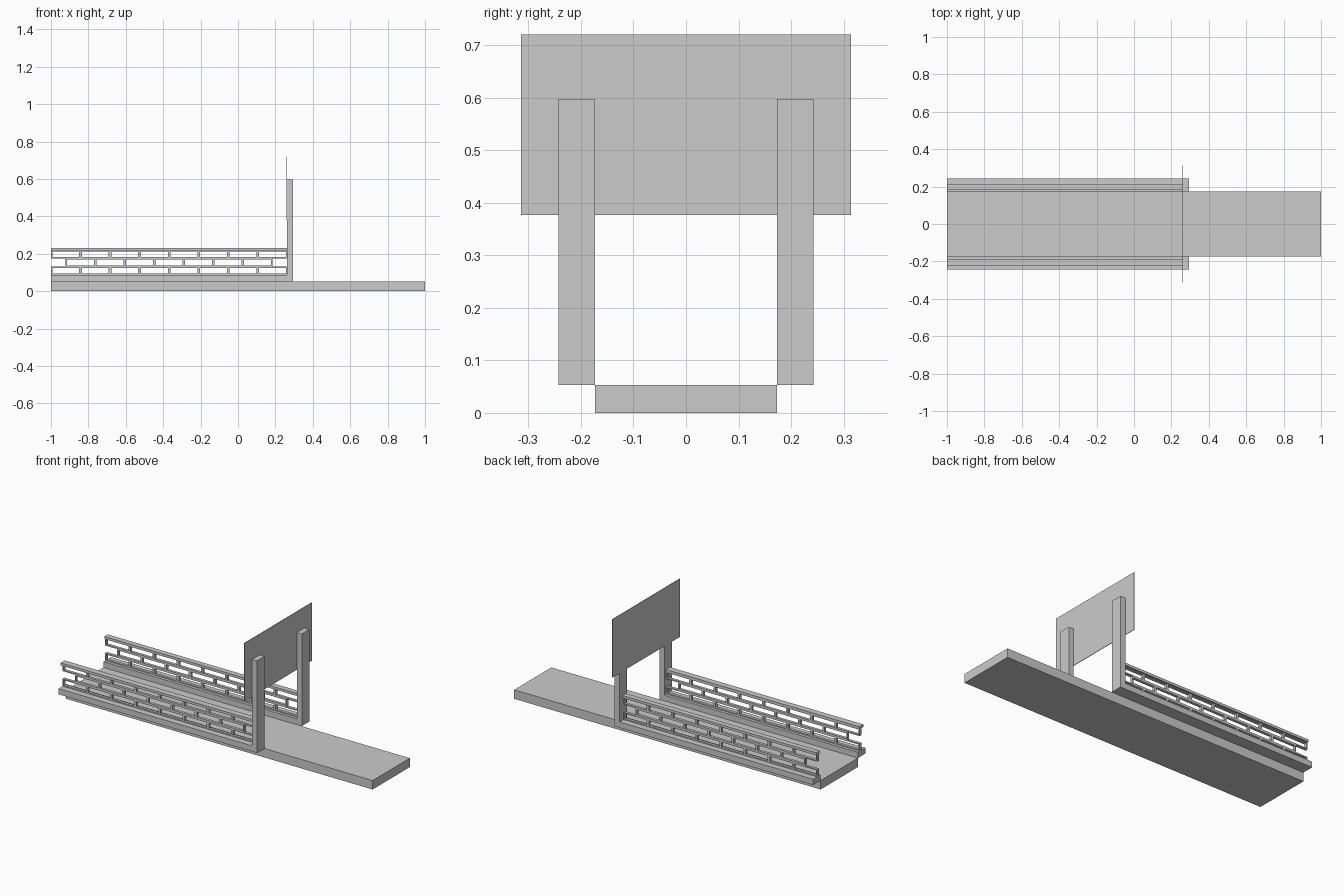
import bpy, bmesh
from mathutils import Matrix, Vector

if "Cube" in bpy.data.objects:
    bpy.data.objects.remove(bpy.data.objects["Cube"])


def add_box(bm, x, y, z):
    """Add an axis-aligned box given (min, max) ranges."""
    size = Vector((x[1] - x[0], y[1] - y[0], z[1] - z[0]))
    mid = Vector((sum(x) / 2, sum(y) / 2, sum(z) / 2))
    bmesh.ops.create_cube(bm, size=1, matrix=Matrix.Translation(mid) @ Matrix.Diagonal(size).to_4x4())


def make(name, boxes):
    bm = bmesh.new()
    for b in boxes:
        add_box(bm, *b)
    mesh = bpy.data.meshes.new(name)
    bm.to_mesh(mesh)
    bm.free()
    ob = bpy.data.objects.new(name, mesh)
    bpy.context.collection.objects.link(ob)
    return ob


def brick_frame(x0, x1, y, z0, z1, t=0.007):
    """Four bars forming one hollow brick."""
    return [((x0, x1), y, (z0, z0 + t)), ((x0, x1), y, (z1 - t, z1)),
            ((x0, x0 + t), y, (z0 + t, z1 - t)), ((x1 - t, x1), y, (z0 + t, z1 - t))]


X0, X1 = -1.0, 0.263
PITCH = (X1 - X0) / 8

# Deck and sign panel
make("deck", [((-1, 1), (-0.173, 0.173), (0, 0.053))])
make("sign_panel", [((0.260, 0.263), (-0.314, 0.314), (0.377, 0.72))])

# Curb, post and open brickwork railing on each side
for side, s, rail_y in (("left", 1, (0.182, 0.214)), ("right", -1, (-0.225, -0.188))):
    outer = tuple(sorted((s * 0.173, s * 0.243)))
    make(side + "_curb", [((X0, X1), outer, (0.053, 0.087))])
    make(side + "_post", [((X1, 0.295), outer, (0.053, 0.597))])
    fy = tuple(sorted((s * 0.190, s * 0.206)))
    bars = []
    for row, (count, shift) in enumerate(((8, 0), (7, PITCH / 2), (8, 0))):
        z = 0.087 + row * 0.0445
        for i in range(count):
            x = X0 + shift + i * PITCH
            bars += brick_frame(x, x + PITCH, fy, z, z + 0.0445)
    make(side + "_railing", bars)
    make(side + "_top_rail", [((X0, X1), rail_y, (0.217, 0.232))])
